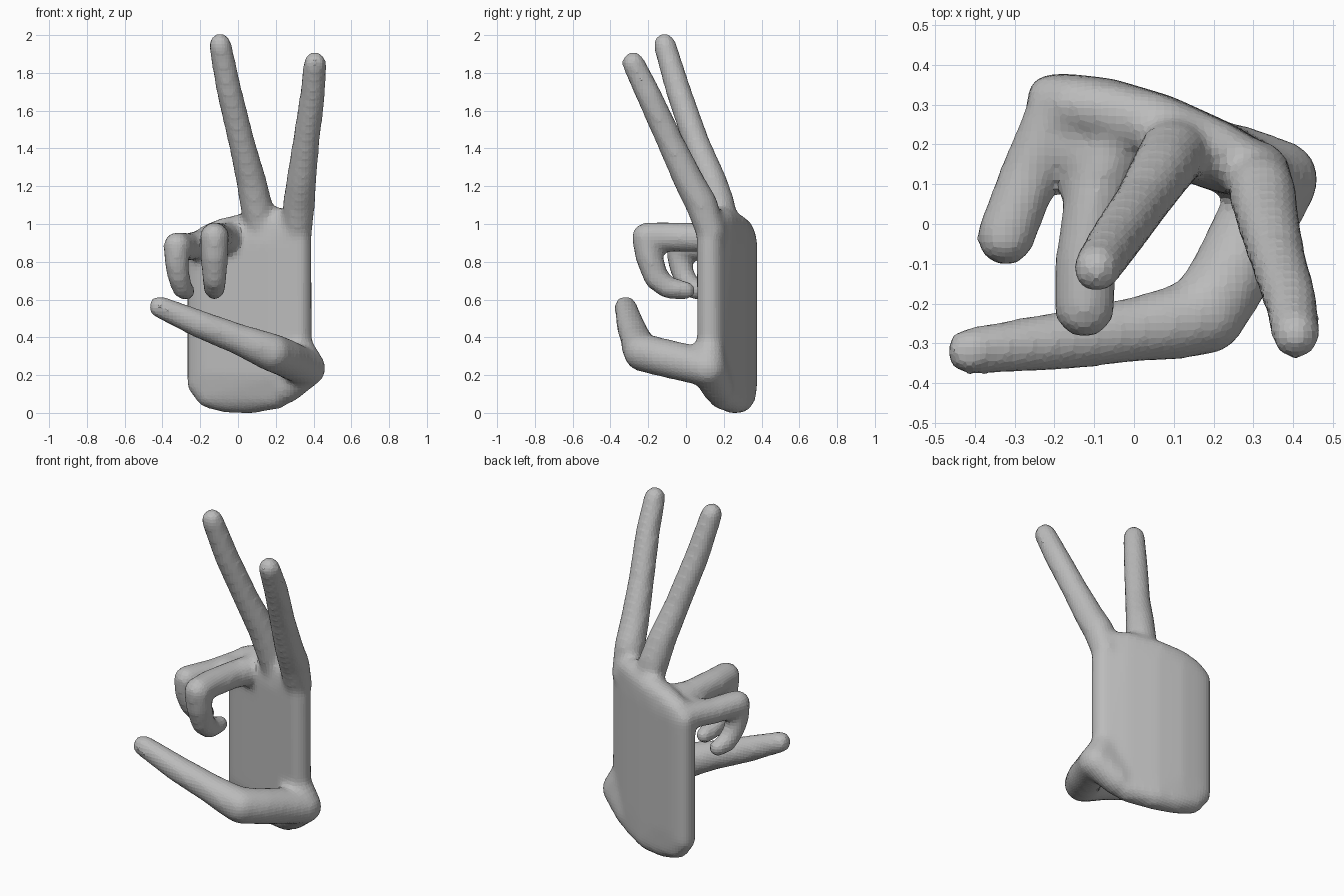
import bpy
import bmesh
from mathutils import Matrix, Vector

cube = bpy.data.objects.get("Cube")
if cube:
    bpy.data.objects.remove(cube, do_unlink=True)

GROW = 0.006  # offsets the slight shrinkage of the smoothing pass


def add_hull(target, balls):
    """Wrap a convex skin around balls given as (x, y, z, radius)."""
    bm = bmesh.new()
    for x, y, z, r in balls:
        bmesh.ops.create_icosphere(bm, subdivisions=3, radius=r + GROW,
                                   matrix=Matrix.Translation((x, y, z)))
    bmesh.ops.delete(bm, geom=bm.edges[:], context='EDGES_FACES')
    bmesh.ops.convex_hull(bm, input=bm.verts[:])
    loose = [v for v in bm.verts if not v.link_faces]
    bmesh.ops.delete(bm, geom=loose, context='VERTS')
    bmesh.ops.recalc_face_normals(bm, faces=bm.faces[:])
    part = bpy.data.meshes.new("part")
    bm.to_mesh(part)
    bm.free()
    target.from_mesh(part)
    bpy.data.meshes.remove(part)


def add_limb(target, joints):
    """Chain tapered capsules along the joints."""
    for pair in zip(joints, joints[1:]):
        add_hull(target, pair)


body = bmesh.new()

# Palm: slanted slab with a rounded rim, fuller through the middle
rim = [(-.212, .312, .15, .058), (-.16, .3, .09, .064),
       (-.07, .285, .07, .067), (.06, .25, .065, .068),
       (.2, .185, .09, .068), (.318, .126, .22, .063),
       (.316, .122, 1.0, .063), (.2, .185, 1.01, .068),
       (.04, .255, .98, .068), (-.08, .285, .955, .068),
       (-.16, .3, .925, .064), (-.212, .312, .88, .058)]
core = [(x, y, z, r) for z in (.2, .9) for x, y, r in
        ((.2, .172, .083), (.06, .23, .088), (-.08, .275, .085),
         (-.16, .294, .075))]
add_hull(body, rim + core)

# Index finger
add_limb(body, [(.31, .13, .95, .072), (.317, .08, 1.1, .08),
                (.33, .015, 1.22, .075), (.355, -.085, 1.43, .066),
                (.39, -.2, 1.68, .062), (.402, -.282, 1.848, .055)])

# Middle finger
add_limb(body, [(.12, .2, .95, .072), (.09, .172, 1.1, .08),
                (.066, .135, 1.22, .075), (.016, .055, 1.42, .065),
                (-.052, -.042, 1.7, .062), (-.1, -.115, 1.945, .055)])

# Curled ring finger
add_limb(body, [(-.05, .22, .92, .08), (-.1, .08, .922, .072),
                (-.127, -.1, .927, .073), (-.13, -.212, .928, .071),
                (-.13, -.2, .83, .068), (-.13, -.16, .71, .06),
                (-.13, -.1, .658, .053), (-.13, 0, .645, .043)])

# Curled little finger
add_limb(body, [(-.2, .28, .89, .07), (-.265, .13, .875, .069),
                (-.328, -.033, .88, .068), (-.33, -.035, .8, .06),
                (-.32, -.015, .72, .054), (-.3, .03, .655, .05),
                (-.28, .09, .64, .042)])

# Web between the two curled fingers
add_hull(body, [(-.09, .18, .91, .06), (-.24, .18, .88, .06),
                (-.16, .28, .9, .06)])

# Thumb with its fleshy base
add_hull(body, [(.365, .115, .23, .088), (.31, .125, .37, .065),
                (.25, .165, .13, .08)])
add_limb(body, [(.365, .11, .232, .09), (.295, -.01, .262, .096),
                (.238, -.13, .29, .096), (.175, -.23, .315, .096),
                (.1, -.25, .345, .088), (0, -.267, .385, .077),
                (-.2, -.297, .462, .069), (-.42, -.322, .557, .054)])

mesh = bpy.data.meshes.new("hand")
body.to_mesh(mesh)
body.free()
hand = bpy.data.objects.new("hand", mesh)
bpy.context.collection.objects.link(hand)
bpy.context.view_layer.objects.active = hand
hand.select_set(True)

# Fuse the parts into one skin and soften the joins
fuse = hand.modifiers.new("fuse", 'REMESH')
fuse.mode = 'VOXEL'
fuse.voxel_size = 0.02
fuse.use_smooth_shade = False
soften = hand.modifiers.new("soften", 'SMOOTH')
soften.factor = 0.5
soften.iterations = 8
for name in ("fuse", "soften"):
    bpy.ops.object.modifier_apply(modifier=name)

# Stand on the ground, centred
mesh = hand.data
lo = Vector([min(v.co[i] for v in mesh.vertices) for i in range(3)])
hi = Vector([max(v.co[i] for v in mesh.vertices) for i in range(3)])
base = Vector(((lo.x + hi.x) / 2, (lo.y + hi.y) / 2, lo.z))
mesh.transform(Matrix.Translation(-base))

# Plain grey skin
grey = bpy.data.materials.new("plain grey")
grey.use_nodes = True
colour = (0.5, 0.5, 0.5, 1)
grey.diffuse_color = colour
grey.node_tree.nodes["Principled BSDF"].inputs["Base Color"].default_value = colour
mesh.materials.clear()
mesh.materials.append(grey)
for face in mesh.polygons:
    face.material_index = 0
    face.use_smooth = False
